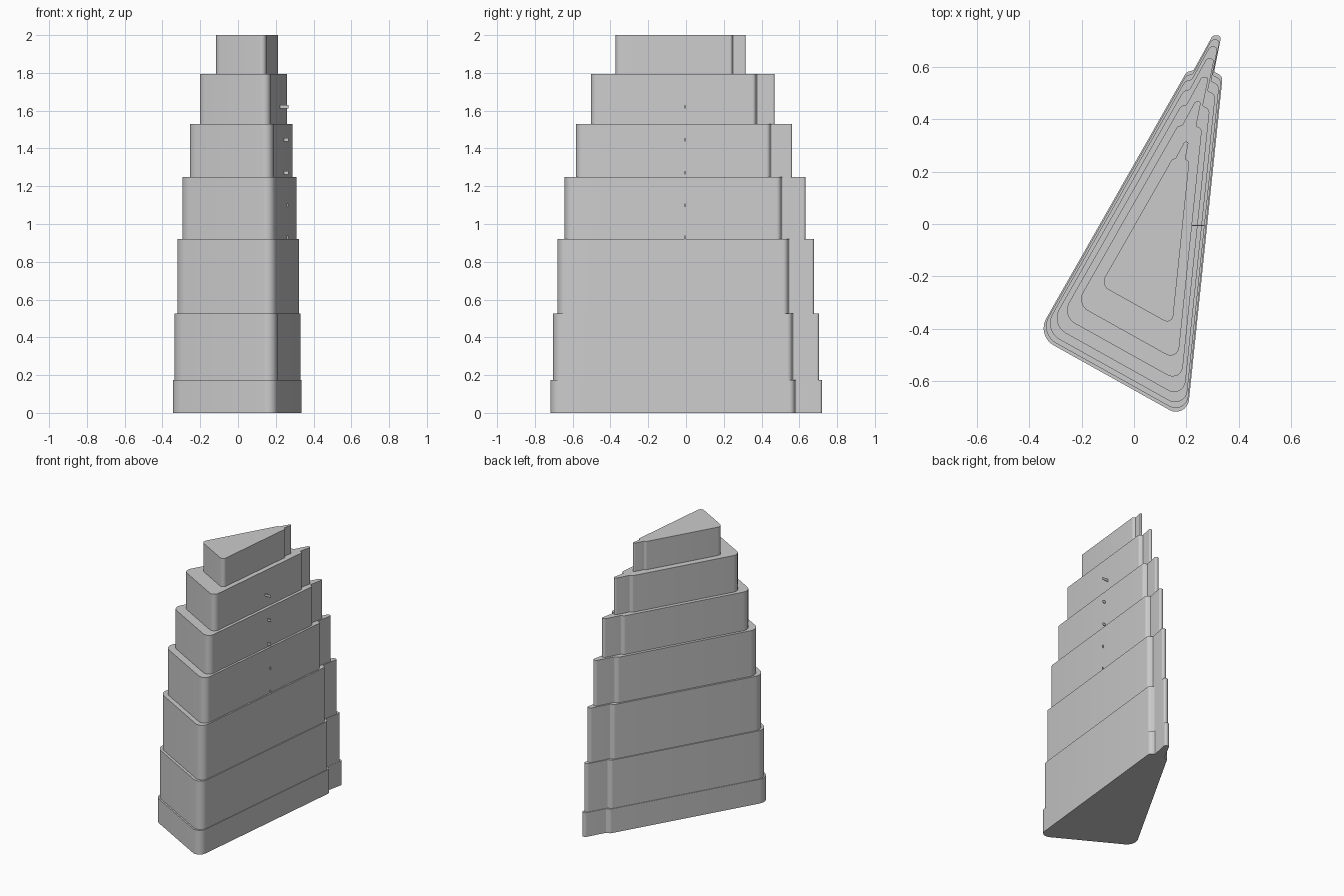
import bpy, bmesh
from mathutils import Vector

if "Cube" in bpy.data.objects:
    bpy.data.objects.remove(bpy.data.objects["Cube"])

# Ground-level plan: corner x, corner y, fillet radius (counter-clockwise)
CORNERS = [
    (-0.373, -0.427, 0.075), (0.2024, -0.748, 0.05),   # left and front corners
    (0.339, 0.565, 0.035), (0.306, 0.582, 0.006),      # right shoulder and notch
    (0.334, 0.721, 0.016), (0.301, 0.721, 0.016),      # pointed fin tip
    (0.228, 0.588, 0.008), (0.200, 0.580, 0.025),      # left notch and shoulder
]
CENTRE = Vector((0.095, -0.057))   # point the tiers shrink towards
LEVELS = [0, 0.175, 0.525, 0.92, 1.25, 1.53, 1.795, 2.0]
SCALES = [1, 0.979, 0.945, 0.886, 0.796, 0.675, 0.4775]


def rounded_outline(corners, steps=8):
    pts, n = [], len(corners)
    for i, (x, y, r) in enumerate(corners):
        p = Vector((x, y))
        to_prev = Vector(corners[i - 1][:2]) - p
        to_next = Vector(corners[(i + 1) % n][:2]) - p
        a, b = to_prev.normalized(), to_next.normalized()
        half = a.angle(b) / 2
        from math import tan, sin
        t = min(r / tan(half), to_prev.length * 0.48, to_next.length * 0.48)
        r = t * tan(half)
        c = p + (a + b).normalized() * (r / sin(half))
        s, e = p + a * t - c, p + b * t - c
        for k in range(steps + 1):
            f = k / steps
            ang = s.angle(e)
            d = (s * sin((1 - f) * ang) + e * sin(f * ang)) / sin(ang)
            pts.append(c + d)
    return pts


def prism(name, pts, z0, z1):
    bm = bmesh.new()
    low = [bm.verts.new((p.x, p.y, z0)) for p in pts]
    high = [bm.verts.new((p.x, p.y, z1)) for p in pts]
    bm.faces.new(low[::-1])
    bm.faces.new(high)
    for i in range(len(pts)):
        j = (i + 1) % len(pts)
        bm.faces.new((low[i], low[j], high[j], high[i]))
    bmesh.ops.recalc_face_normals(bm, faces=bm.faces)
    me = bpy.data.meshes.new(name)
    bm.to_mesh(me)
    bm.free()
    ob = bpy.data.objects.new(name, me)
    bpy.context.collection.objects.link(ob)
    return ob


def smooth(ob):
    bpy.ops.object.select_all(action='DESELECT')
    ob.select_set(True)
    bpy.context.view_layer.objects.active = ob
    bpy.ops.object.shade_smooth_by_angle()


# Stacked tower tiers
outline = rounded_outline(CORNERS)
for i, s in enumerate(SCALES):
    pts = [CENTRE + (p - CENTRE) * s for p in outline]
    smooth(prism(f"tower_tier_{i + 1}", pts, LEVELS[i], LEVELS[i + 1]))

# Thin bars poking out of the right face
bar = [Vector(v) for v in ((0.2, -0.007), (0.268, -0.007), (0.268, -0.003), (0.2, -0.003))]
for i, z in enumerate((0.93, 1.10, 1.272, 1.445, 1.62)):
    prism(f"side_bar_{i + 1}", bar, z - 0.009, z + 0.009)
